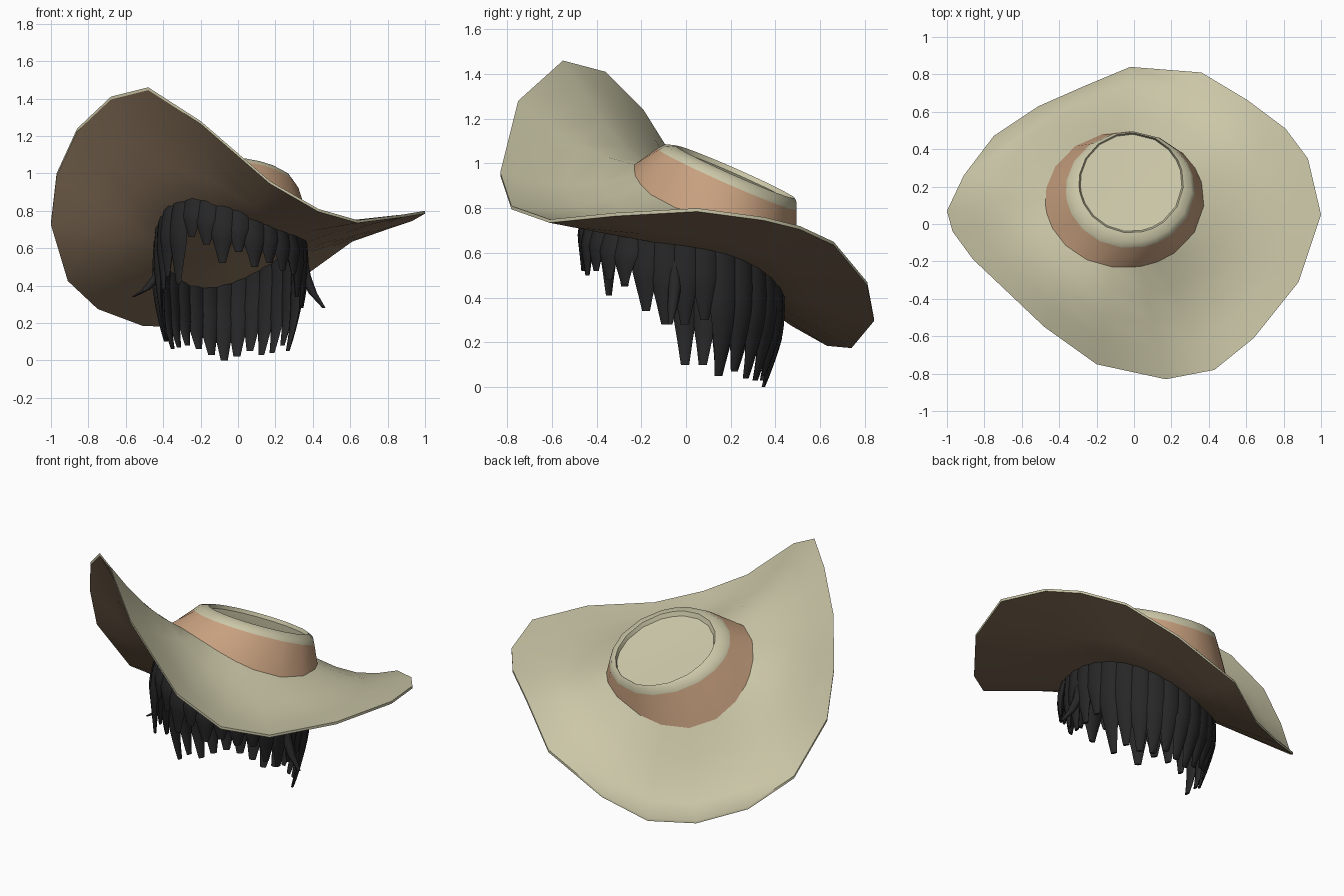
import bpy, math
from mathutils import Vector

if "Cube" in bpy.data.objects:
    bpy.data.objects.remove(bpy.data.objects["Cube"])

def material(name, col):
    m = bpy.data.materials.new(name)
    m.diffuse_color = (*col, 1)
    m.use_nodes = True
    m.node_tree.nodes["Principled BSDF"].inputs["Base Color"].default_value = m.diffuse_color
    return m

CREAM = material("cream_felt", (0.60, 0.57, 0.39))
BAND = material("hat_band", (0.57, 0.35, 0.21))
UNDER = material("brown_lining", (0.25, 0.17, 0.105))
HAIR = material("black_hair", (0.020, 0.020, 0.020))

def loft(name, rings, mats, closed_end=False, closed_start=False, angle=50):
    """Skin a list of equal-sized point rings; mats gives one material per span."""
    n = len(rings[0])
    verts = [tuple(p) for r in rings for p in r]
    faces, idx, used = [], [], list(dict.fromkeys(mats))
    for k in range(len(rings) - 1):
        for i in range(n):
            j = (i + 1) % n
            faces.append((k*n + i, k*n + j, (k+1)*n + j, (k+1)*n + i))
            idx.append(used.index(mats[k]))
    if closed_start:
        faces.append(tuple(reversed(range(n))))
        idx.append(0)
    if closed_end:
        faces.append(tuple((len(rings)-1)*n + i for i in range(n)))
        idx.append(used.index(mats[-1]))
    me = bpy.data.meshes.new(name)
    me.from_pydata(verts, [], faces)
    for m in used:
        me.materials.append(m)
    me.polygons.foreach_set("material_index", idx)
    ob = bpy.data.objects.new(name, me)
    bpy.context.collection.objects.link(ob)
    bpy.ops.object.select_all(action='DESELECT')
    ob.select_set(True)
    bpy.context.view_layer.objects.active = ob
    bpy.ops.object.shade_smooth_by_angle(angle=math.radians(angle))
    return ob

# Brim outline, counter-clockwise from the right
rim = [Vector(p) for p in [
    (1.0, .05, .80), (.93, .35, .76), (.81, .51, .72), (.61, .66, .65), (.36, .81, .47),
    (-.02, .84, .31), (-.26, .74, .19), (-.51, .63, .20), (-.75, .47, .29), (-.91, .26, .44),
    (-1.0, .07, .74), (-.97, -.04, 1.0), (-.86, -.19, 1.24), (-.68, -.36, 1.41),
    (-.48, -.55, 1.46), (-.20, -.75, 1.28), (.17, -.83, .96), (.43, -.78, .81),
    (.64, -.61, .75), (.88, -.31, .78)]]

def saddle(cx, cy, rx, ry, z0, s1, c2, s2, c1=0):
    """Wavy ellipse as a function of angle."""
    return lambda a: Vector((cx + rx*math.cos(a), cy + ry*math.sin(a), z0 + c1*math.cos(a)
                             + s1*math.sin(a) + c2*math.cos(2*a) + s2*math.sin(2*a)))

def flat(cx, cy, rx, ry, z, slope=-.44):
    """Ellipse on the tilted plane of the crown top."""
    return lambda a: Vector((cx + rx*math.cos(a), cy + ry*math.sin(a),
                             z + slope*ry*math.sin(a) - .06*rx*math.cos(a)))

crown_base = saddle(-.05, .13, .425, .365, .80, -.158, -.02, .06, -.015)
hair_line = saddle(-.04, -.005, .40, .44, .61, -.20, .02, .07)
angles = [math.atan2((p.y - .13)/.365, (p.x + .05)/.425) for p in rim]
low_angles = [math.atan2(p.y/.44, (p.x + .04)/.40) for p in rim]
lower_rim = [p - Vector((0, 0, .015)) for p in rim]

# Brim, upper side and rolled edge
top = [[crown_base(a).lerp(p, t) - Vector((0, 0, .05*math.sin(math.pi*t)))
        for a, p in zip(angles, rim)] for t in (0, .25, .5, .75, 1)]
loft("brim_top", top + [lower_rim], [CREAM]*5)

# Brim underside, running across beneath the crown
centre = Vector((-.04, 0, .61))
under = [lower_rim] + [[hair_line(a).lerp(p, t) for a, p in zip(low_angles, lower_rim)]
                       for t in (.66, .33, 0)]
under += [[centre.lerp(hair_line(a), t) for a in low_angles] for t in (.5, .02)]
loft("brim_underside", under, [UNDER]*5, closed_end=True)

# Crown with coloured band, rounded shoulder and dished top
shapes = [crown_base, flat(-.02, .183, .345, .312, .93), flat(-.017, .20, .325, .295, .955),
          flat(-.015, .22, .28, .268, .962), flat(-.015, .22, .272, .26, .938),
          flat(-.015, .22, .13, .12, .932), flat(-.015, .22, .01, .01, .93)]
loft("crown", [[f(a) for a in angles] for f in shapes], [BAND] + [CREAM]*5,
     closed_end=True, angle=40)

def lock(name, path, across, width, depth, sides=8):
    """Flattened, tapering lock of hair along a path."""
    rings, n = [], len(path) - 1
    out = Vector((across.y, -across.x, 0))
    for k, p in enumerate(path):
        t = k/n
        taper = 1 if t < .5 else 1 - 1.5*(t - .5) if t < .8 else .55 - 1.3*(t - .8)
        rings.append([p + across*(width*taper*math.cos(q)) + out*(depth*taper*math.sin(q))
                      for q in (2*math.pi*i/sides for i in range(sides))])
    return loft(name, rings, [HAIR]*n, True, True, 70)

# Ring of hair locks: tip heights every 12 degrees from the right side, via the back
tips = [.28, .30, .05, .08, .04, .03, .05, .02, .0, .03, .06, .08, .07, .06, .10,
        .10, .28, .38, .45, .41, .66, .62, .52, .58, .50, .52, .48, .46, .34, .28]
for i, tip in enumerate(tips):
    a = 2*math.pi*i/len(tips)
    root = hair_line(a)
    root.z += .04
    across = Vector((-math.sin(a)*.40, math.cos(a)*.44, 0)).normalized()
    bulge = .09 if math.sin(a) < -.5 else .03
    path = []
    for k in range(11):
        t = k/10
        drop = (root.z - tip)*t
        s = .95 + bulge*math.sin(math.pi/2*min(1, drop/.2)) - .9*max(0, .45 - root.z + drop)**2
        path.append(Vector((-.04 + (root.x + .04)*s, root.y*s, root.z - drop)))
    lock(f"hair_lock_{i:02d}", path, across, .064, .026)

# Loose side locks flicking outwards
for name, pts in (("left_flick", [(-.40, -.04, .60), (-.43, -.05, .45), (-.49, -.06, .38), (-.56, -.07, .34)]),
                  ("right_flick", [(.33, -.05, .60), (.36, -.05, .45), (.40, -.06, .36), (.46, -.07, .28)])):
    lock(name, [Vector(p) for p in pts], Vector((0, 1, 0)), .03, .03)
